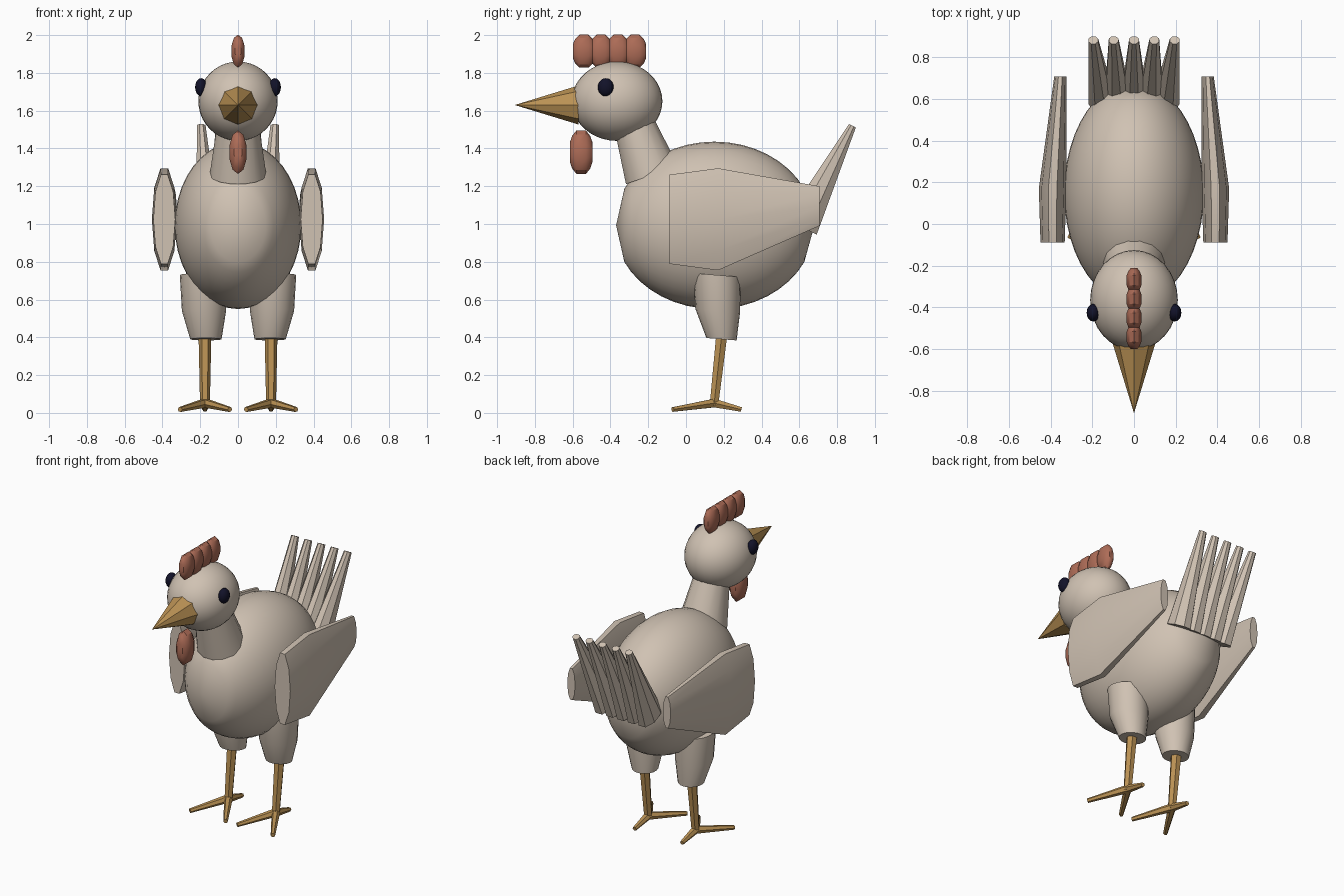
import bpy, bmesh, math
from mathutils import Vector

if "Cube" in bpy.data.objects:
    bpy.data.objects.remove(bpy.data.objects["Cube"])


def material(name, rgb):
    m = bpy.data.materials.new(name)
    m.diffuse_color = (*rgb, 1)
    m.use_nodes = True
    m.node_tree.nodes["Principled BSDF"].inputs["Base Color"].default_value = m.diffuse_color
    return m


CREAM = material("cream_feather", (0.63, 0.54, 0.45))
OCHRE = material("ochre_horn", (0.50, 0.29, 0.09))
RED = material("brick_red", (0.42, 0.15, 0.095))
NAVY = material("dark_navy", (0.006, 0.006, 0.022))


def finish(name, bm, mat, angle=35):
    """Turn a bmesh into a named object, smooth below the given angle."""
    bmesh.ops.recalc_face_normals(bm, faces=bm.faces)
    mesh = bpy.data.meshes.new(name)
    bm.to_mesh(mesh)
    bm.free()
    mesh.materials.append(mat)
    ob = bpy.data.objects.new(name, mesh)
    bpy.context.collection.objects.link(ob)
    bpy.ops.object.select_all(action='DESELECT')
    ob.select_set(True)
    bpy.context.view_layer.objects.active = ob
    bpy.ops.object.shade_smooth_by_angle(angle=math.radians(angle))
    return ob


def loft(name, sections, u, v, sides, mat, start=0.0, angle=35):
    """Skin elliptical rings: each section is (centre, half size on u, half size on v)."""
    bm = bmesh.new()
    u, v = Vector(u), Vector(v)
    rings = []
    for c, a, b in sections:
        ring = []
        for i in range(sides):
            t = 2 * math.pi * (i + start) / sides
            ring.append(bm.verts.new(Vector(c) + u * a * math.cos(t) + v * b * math.sin(t)))
        rings.append(ring)
    for r, s in zip(rings, rings[1:]):
        for i in range(sides):
            j = (i + 1) % sides
            bm.faces.new((r[i], r[j], s[j], s[i]))
    bm.faces.new(rings[0])
    bm.faces.new(rings[-1])
    bmesh.ops.remove_doubles(bm, verts=bm.verts, dist=0.0002)
    return finish(name, bm, mat, angle)


def rod(name, p, q, r1, r2, sides, mat, start=0.0, angle=35):
    """Tapered rod between two points."""
    p, q = Vector(p), Vector(q)
    d = (q - p).normalized()
    side = Vector((1, 0, 0)) if abs(d.x) < 0.9 else Vector((0, 1, 0))
    v = d.cross(side).normalized()
    return loft(name, [(p, r1, r1), (q, r2, r2)], v.cross(d), v, sides, mat, start, angle)


def ellipsoid(name, c, size, mat, seg=32, rings=20):
    bm = bmesh.new()
    bmesh.ops.create_uvsphere(bm, u_segments=seg, v_segments=rings, radius=1)
    for w in bm.verts:
        w.co = Vector(c) + Vector([w.co[i] * size[i] for i in range(3)])
    return finish(name, bm, mat)


X, Z = (1, 0, 0), (0, 0, 1)

# Body: egg along y with slightly pointed ends
body = [((0, -0.37, 0.993), 1e-5, 1e-5)]
for k in range(17):
    t = math.radians(26 + 8 * k)
    r = math.sin(t)
    body.append(((0, 0.15 - 0.53 * math.cos(t), 0.993), 0.335 * r, 0.443 * r))
body.append(((0, 0.68, 0.993), 1e-5, 1e-5))
loft("body", body, X, Z, 40, CREAM)

# Neck and head
rod("neck", (0, -0.18, 1.26), (0, -0.30, 1.60), 0.15, 0.10, 14, CREAM)
ellipsoid("head", (0, -0.365, 1.65), (0.21, 0.24, 0.21), CREAM)

# Beak
rod("beak", (0, -0.57, 1.63), (0, -0.905, 1.63), 0.103, 0.0005, 8, OCHRE, angle=20)


# Comb lobes and wattle: blunt ended beads along y
def bead(name, y, z, hx, hy, hz):
    rings = [(-1, 0.45), (-0.8, 0.75), (-0.42, 1), (0.42, 1), (0.8, 0.75), (1, 0.45)]
    loft(name, [((0, y + hy * k, z), hx * s, hz * s) for k, s in rings], X, Z, 10, RED, 2.5)


for n in range(4):
    bead(f"comb_lobe_{n + 1}", -0.54 + 0.09 * n, 1.915, 0.037, 0.058, 0.087)
bead("wattle", -0.555, 1.38, 0.048, 0.06, 0.115)

# Tail: five tapered feathers leaning back
for n in range(-2, 3):
    loft(f"tail_feather_{n + 3}",
         [((0.08 * n, 0.61, 0.985), 0.064, 0.10), ((0.0975 * n, 0.881, 1.52), 0.025, 0.022)],
         X, (0.885, 0, 0) and (0, 0.885, -0.45), 8, CREAM, 0.5, 20)

# Paired parts
for side, s in (("left", -1), ("right", 1)):
    ellipsoid(f"{side}_eye", (s * 0.195, -0.425, 1.724), (0.032, 0.042, 0.048), NAVY, 16, 10)

    # Wing: flattened ten-sided loft
    loft(f"{side}_wing",
         [((s * 0.39, -0.088, 1.025), 0.058, 0.248),
          ((s * 0.39, 0.17, 1.025), 0.066, 0.284),
          ((s * 0.353, 0.707, 1.095), 0.029, 0.11)], X, Z, 10, CREAM)

    # Thigh and shank
    loft(f"{side}_thigh",
         [((s * 0.17, 0.188, 0.39), 0.083, 0.08),
          ((s * 0.18, 0.168, 0.54), 0.117, 0.118),
          ((s * 0.182, 0.163, 0.73), 0.126, 0.127)], X, (0, 1, -0.08), 20, CREAM)
    rod(f"{side}_shank", (s * 0.175, 0.19, 0.42), (s * 0.175, 0.148, 0.04), 0.034, 0.026, 6, OCHRE)

    # Two front toes and one back toe
    for toe, dx, y in (("inner", -0.132, -0.07), ("outer", 0.132, -0.07), ("back", 0, 0.293)):
        rod(f"{side}_{toe}_toe", (s * 0.175, 0.15, 0.052), (s * (0.175 + dx), y, 0.018),
            0.026, 0.014, 6, OCHRE)
